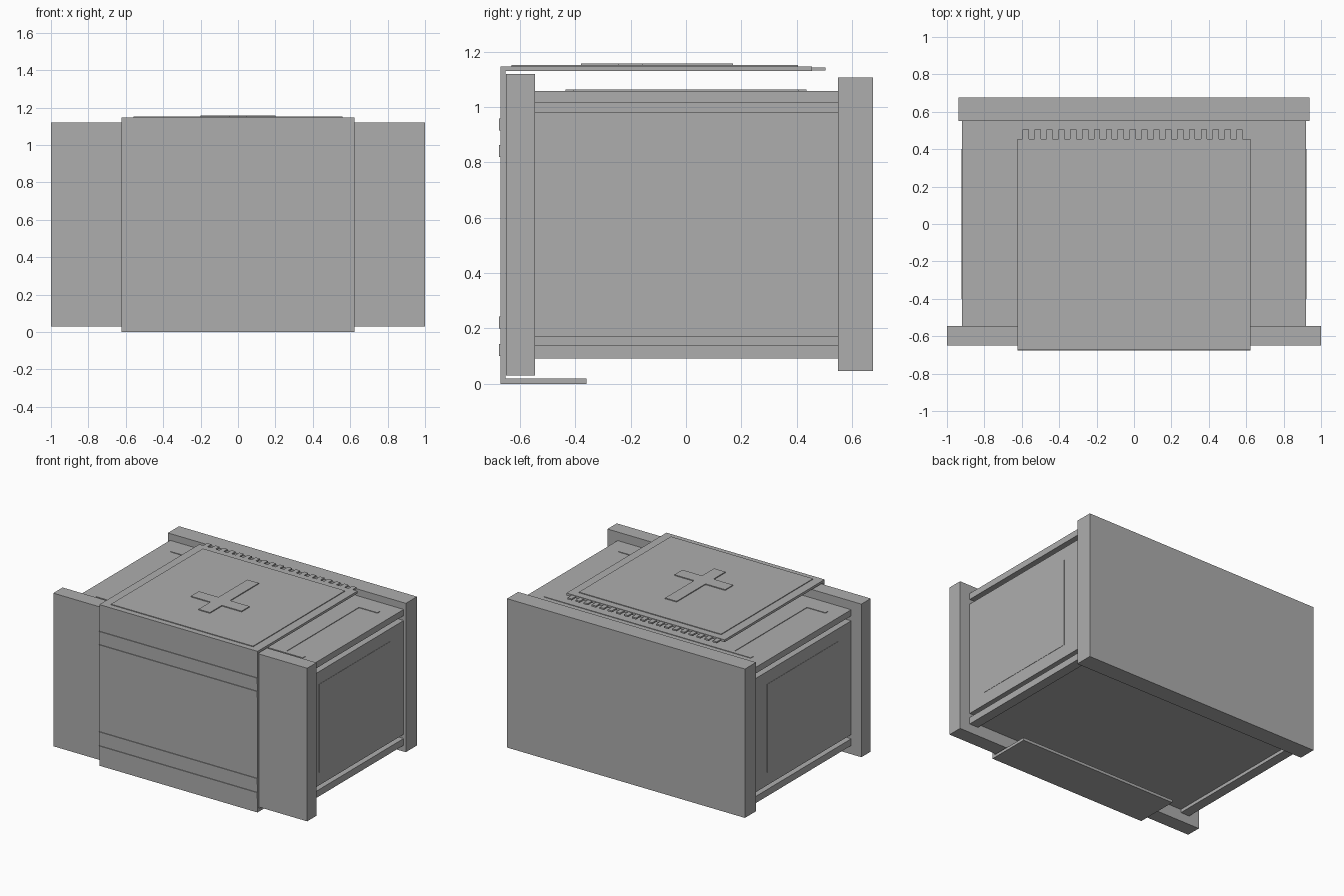
import bpy
import bmesh

cube = bpy.data.objects.get("Cube")
if cube:
    bpy.data.objects.remove(cube, do_unlink=True)

stone = bpy.data.materials.new("plain_grey")
stone.use_nodes = True
GREY = (0.42, 0.42, 0.42, 1)
stone.diffuse_color = GREY
stone.node_tree.nodes["Principled BSDF"].inputs["Base Color"].default_value = GREY


def finish(name, bm):
    mesh = bpy.data.meshes.new(name)
    bmesh.ops.recalc_face_normals(bm, faces=bm.faces)
    bm.to_mesh(mesh)
    bm.free()
    mesh.materials.append(stone)
    obj = bpy.data.objects.new(name, mesh)
    bpy.context.collection.objects.link(obj)
    return obj


def box(name, x, y, z):
    """Box from (min, max) pairs."""
    bm = bmesh.new()
    bmesh.ops.create_cube(bm, size=1)
    for v in bm.verts:
        v.co = [(lo + hi) / 2 + c * (hi - lo) for c, (lo, hi) in zip(v.co, (x, y, z))]
    return finish(name, bm)


def prism(name, outline, axis, lo, hi):
    """Extrude a flat outline along the x or z axis."""
    bm = bmesh.new()
    place = (lambda a, b: (lo, a, b)) if axis == "x" else (lambda a, b: (a, b, lo))
    face = bm.faces.new([bm.verts.new(place(a, b)) for a, b in outline])
    new = bmesh.ops.extrude_face_region(bm, geom=[face])["geom"]
    shift = (hi - lo, 0, 0) if axis == "x" else (0, 0, hi - lo)
    bmesh.ops.translate(bm, vec=shift, verts=[g for g in new if isinstance(g, bmesh.types.BMVert)])
    return finish(name, bm)


# End slabs
box("front_slab", (-1, 1), (-0.65, -0.545), (0.03, 1.12))
box("back_slab", (-0.937, 0.937), (0.55, 0.675), (0.047, 1.107))

# Chest body: boards and side panel separated by shadow grooves
LENGTH = (-0.545, 0.55)
box("body_core", (-0.86, 0.86), LENGTH, (0.115, 1.03))
box("body_panel", (-0.92, 0.92), LENGTH, (0.17, 0.98))
box("top_board", (-0.92, 0.92), LENGTH, (1.015, 1.059))
for side, s in (("left", 1), ("right", -1)):
    box(side + "_bottom_rail", sorted((s * 0.85, s * 0.92)), LENGTH, (0.092, 0.14))
    box(side + "_side_plate", sorted((s * 0.91, s * 0.922)), (-0.4, 0.4), (0.26, 0.89))

# Shallow raised plate on the top board, with bars at both ends
box("top_plate", (-0.67, 0.67), (-0.41, 0.41), (1.055, 1.063))
for end, s in (("back", 1), ("front", -1)):
    box(end + "_top_bar", (-0.815, 0.815), sorted((s * 0.405, s * 0.435)), (1.055, 1.063))

# Cloth wrapped over the top, down the front and under the base
cloth_profile = [(-0.36, 0), (-0.67, 0), (-0.67, 1.147), (0.455, 1.147),
                 (0.455, 1.13), (-0.652, 1.13), (-0.652, 0.02), (-0.36, 0.02)]
prism("cloth", cloth_profile, "x", -0.623, 0.623)

# Bands across the front of the cloth
for i, z in enumerate((0.10, 0.20, 0.82, 0.915)):
    box(f"cloth_band_{i + 1}", (-0.623, 0.623), (-0.675, -0.66), (z, z + 0.043))

# Fringe along the back hem
PITCH, TOOTH = 0.0635, 0.033
for i in range(19):
    x = -0.595 + i * PITCH
    box(f"fringe_{i + 1}", (x, x + TOOTH), (0.45, 0.504), (1.133, 1.144))

# Raised field and cross on top of the cloth
box("cloth_field", (-0.56, 0.56), (-0.63, 0.405), (1.14, 1.152))
w, arm, foot, tip, mid = 0.045, 0.2, 0.17, -0.38, -0.2
right_half = [(w, tip), (w, mid - w), (arm, mid - w), (arm, mid + w), (w, mid + w), (w, foot)]
cross = right_half + [(-x, y) for x, y in reversed(right_half)]
prism("cross", cross, "z", 1.145, 1.158)
